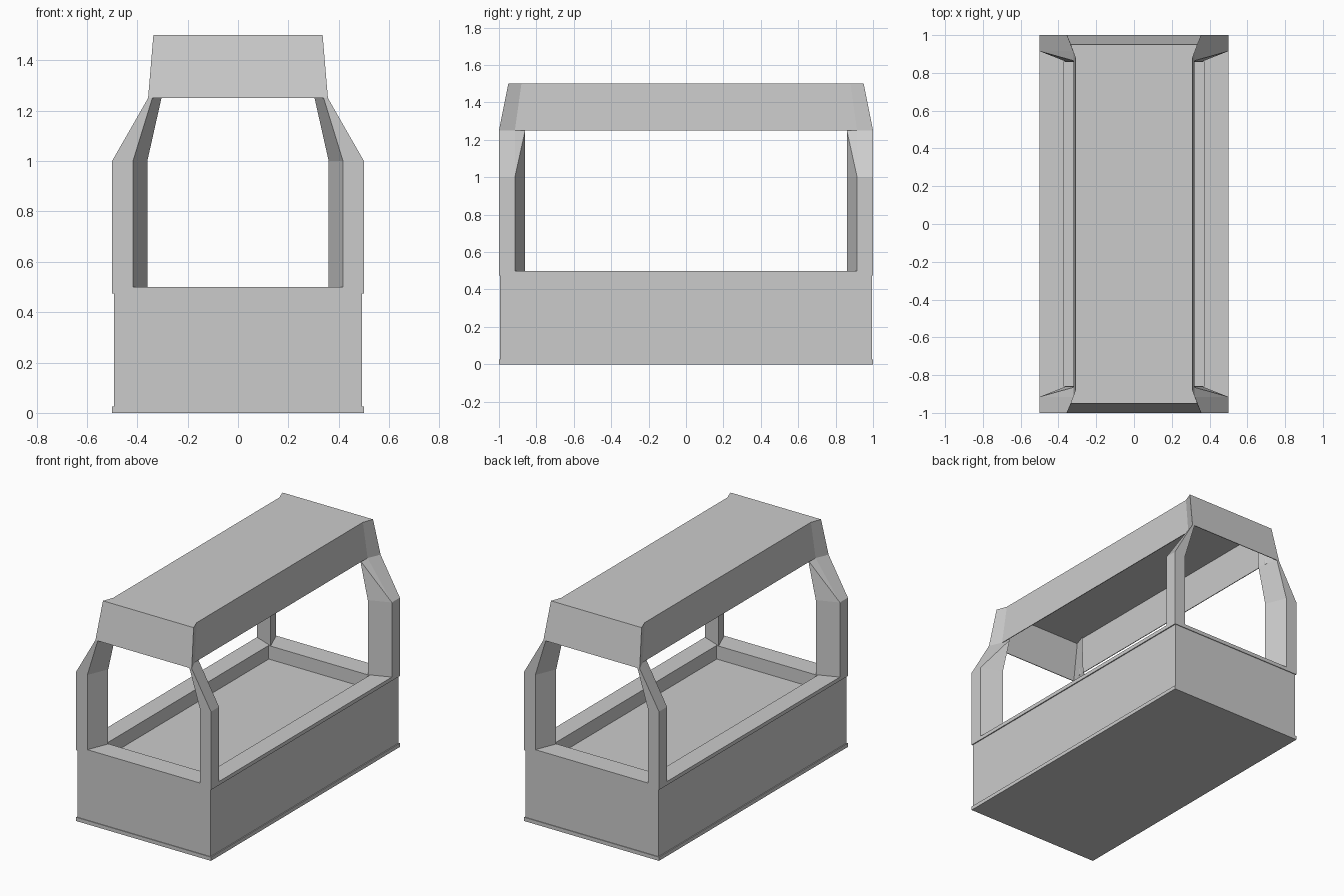
import bpy, bmesh

if "Cube" in bpy.data.objects:
    bpy.data.objects.remove(bpy.data.objects["Cube"])


def loft(name, rings, split=None):
    """Bridge successive closed rings of 3D points and cap both ends."""
    bm = bmesh.new()
    loops = [[bm.verts.new(p) for p in ring] for ring in rings]
    n = len(loops[0])
    for a, b in zip(loops, loops[1:]):
        for i in range(n):
            j = (i + 1) % n
            if i == split:  # twisted face: choose the inward-folding diagonal
                bm.faces.new((a[i], a[j], b[i]))
                bm.faces.new((a[j], b[j], b[i]))
            else:
                bm.faces.new((a[i], a[j], b[j], b[i]))
    bm.faces.new(loops[0])
    bm.faces.new(loops[-1])
    bmesh.ops.recalc_face_normals(bm, faces=bm.faces)
    mesh = bpy.data.meshes.new(name)
    bm.to_mesh(mesh)
    bm.free()
    obj = bpy.data.objects.new(name, mesh)
    bpy.context.collection.objects.link(obj)
    return obj


def rect(x, y, z):
    return [(-x, -y, z), (x, -y, z), (x, y, z), (-x, y, z)]


def pinched(cx, cy, sx, sy, z):
    """Rectangle whose long sides step inward just past the corners."""
    return [(-cx, -cy, z), (cx, -cy, z), (sx, -sy, z), (sx, sy, z),
            (cx, cy, z), (-cx, cy, z), (-sx, sy, z), (-sx, -sy, z)]


# Tray base: recessed floor, rim, slightly inset body, bottom lip
loft("tray_base", [
    rect(.372, .857, .41), rect(.374, .858, .5), rect(.5, 1, .5),
    rect(.5, 1, .475), rect(.493, .995, .475), rect(.493, .995, .025),
    rect(.5, 1, .025), rect(.5, 1, 0)])

# Thin-walled roof, open underneath
loft("roof", [
    pinched(.332, .944, .306, .876, 1.494), pinched(.352, .995, .315, .913, 1.25),
    pinched(.357, 1, .32, .915, 1.25), pinched(.336, .95, .31, .88, 1.5)])

# Kite-section corner posts that lean inward above z = 1 and run up inside the roof
lower = [(.5, 1), (.417, 1), (.36, .86), (.5, .915)]
upper = [(.357, 1), (.34, 1), (.304, .86), (.32, .915)]
top = [(.334, .947), (.325, .947), (.295, .86), (.308, .878)]
levels = [(lower, .5), (lower, 1.0), (upper, 1.25), (top, 1.495)]
for x_side, sx in (("left", -1), ("right", 1)):
    for y_side, sy in (("front", -1), ("back", 1)):
        loft(f"{y_side}_{x_side}_post",
             [[(x * sx, y * sy, z) for x, y in sec] for sec, z in levels],
             split=2)
